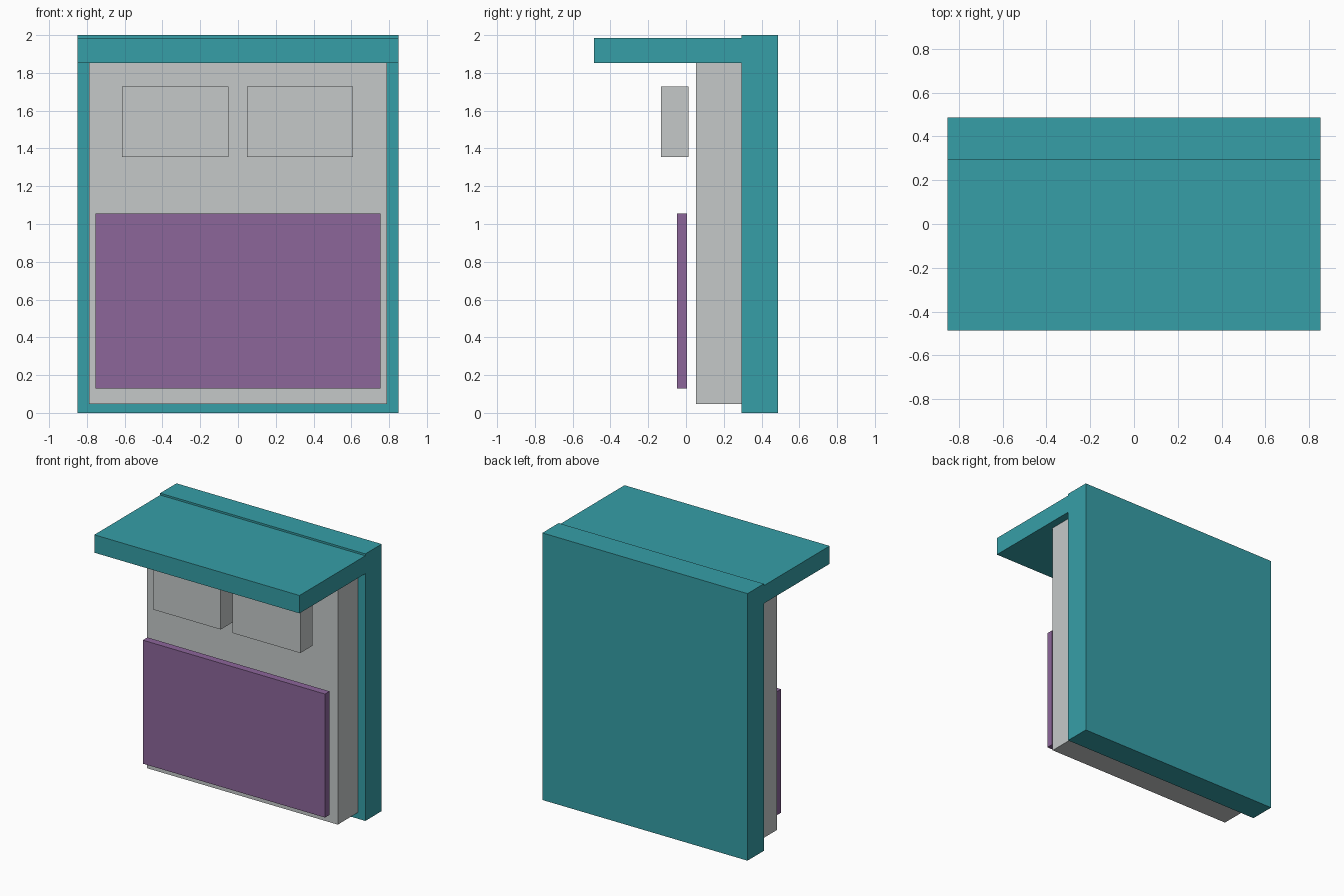
import bpy

if "Cube" in bpy.data.objects:
    bpy.data.objects.remove(bpy.data.objects["Cube"])


def linear(c):
    c /= 255
    return c / 12.92 if c <= 0.04045 else ((c + 0.055) / 1.055) ** 2.4


def material(name, rgb):
    m = bpy.data.materials.new(name)
    m.diffuse_color = (*[linear(c) for c in rgb], 1)
    m.use_nodes = True
    m.node_tree.nodes["Principled BSDF"].inputs["Base Color"].default_value = m.diffuse_color
    return m


def box(name, xr, yr, zr, mat):
    ranges = (xr, yr, zr)
    bpy.ops.mesh.primitive_cube_add(size=1, location=[(a + b) / 2 for a, b in ranges])
    ob = bpy.context.object
    ob.name = name
    ob.scale = [b - a for a, b in ranges]
    bpy.ops.object.transform_apply(location=False, rotation=False, scale=True)
    ob.data.materials.append(mat)
    return ob


teal = material("teal", (54, 159, 167))
grey = material("light grey", (197, 201, 201))
purple = material("purple", (140, 102, 154))

# Bed standing upright: base against the back, headboard projecting forward
box("bed_base", (-0.85, 0.85), (0.293, 0.486), (0, 2), teal)
box("headboard", (-0.85, 0.85), (-0.486, 0.293), (1.852, 1.986), teal)
box("mattress", (-0.79, 0.79), (0.053, 0.293), (0.048, 1.852), grey)

# Pillow pair and blanket
for side, x in (("left", -0.332), ("right", 0.328)):
    box(side + "_pillow", (x - 0.281, x + 0.281), (-0.132, 0.012), (1.355, 1.727), grey)
box("blanket", (-0.755, 0.755), (-0.048, 0.006), (0.13, 1.055), purple)
